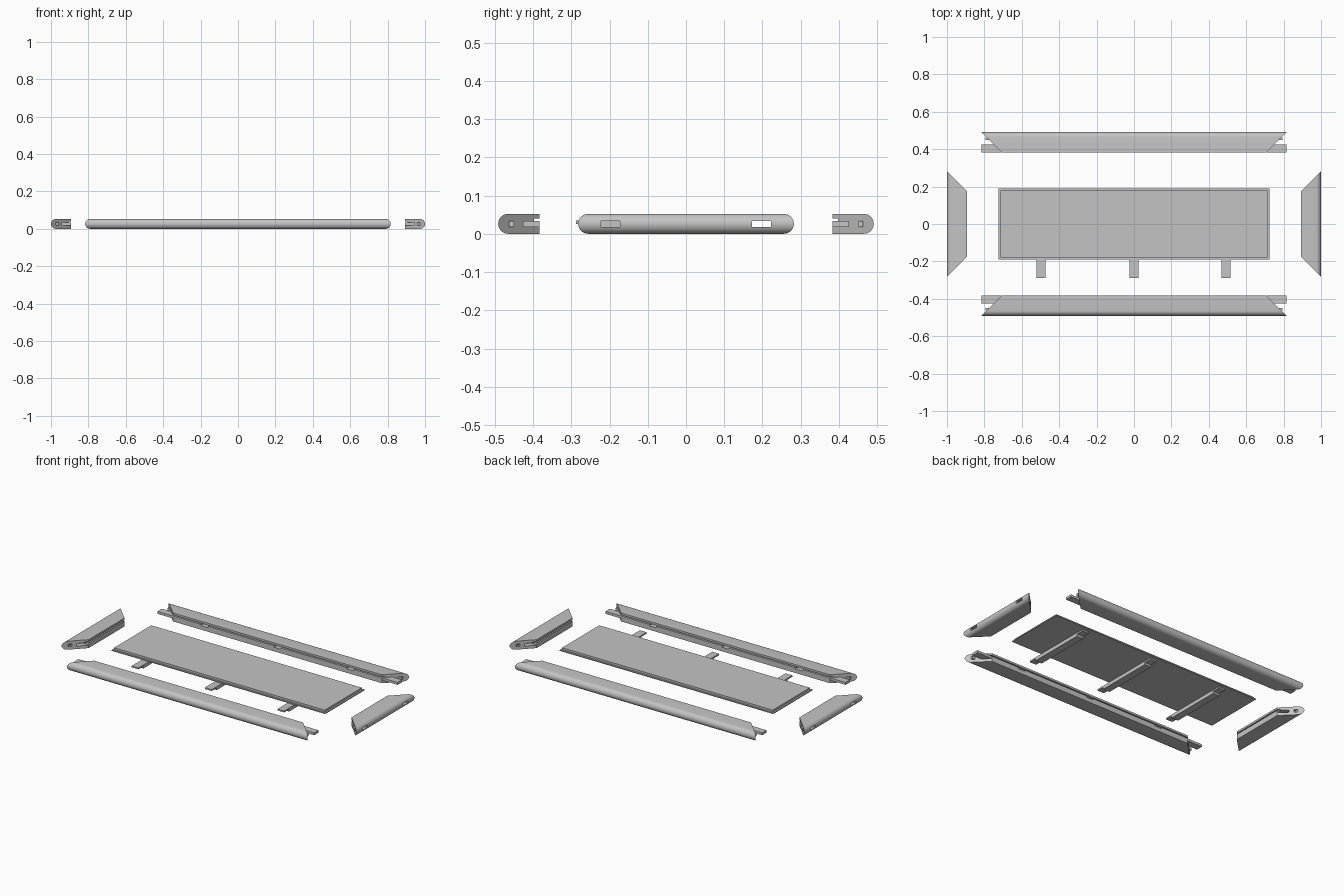
import bpy, bmesh, math
from mathutils import Matrix, Vector

if "Cube" in bpy.data.objects:
    bpy.data.objects.remove(bpy.data.objects["Cube"], do_unlink=True)

grey = bpy.data.materials.new("light grey")
grey.use_nodes = True
GREY = (0.55, 0.55, 0.55, 1)
grey.diffuse_color = GREY
grey.node_tree.nodes["Principled BSDF"].inputs["Base Color"].default_value = GREY

HEIGHT = 0.052
WIDTH = 0.108
GROOVE = (0.033, 0.040)     # bottom and top of the panel groove
TENON = (0.018, 0.033)      # bottom and top of the corner joints
BATTENS = (-0.497, 0, 0.492)


def finish(name, bm):
    bmesh.ops.recalc_face_normals(bm, faces=bm.faces)
    mesh = bpy.data.meshes.new(name)
    bm.to_mesh(mesh)
    bm.free()
    mesh.materials.append(grey)
    obj = bpy.data.objects.new(name, mesh)
    bpy.context.collection.objects.link(obj)
    return obj


def add_box(bm, x, y, z):
    size = [b - a for a, b in (x, y, z)]
    mid = Vector([(a + b) / 2 for a, b in (x, y, z)])
    bmesh.ops.create_cube(bm, size=1, matrix=Matrix.Translation(mid) @ Matrix.Diagonal((*size, 1)))


def boxes(name, *specs):
    bm = bmesh.new()
    for spec in specs:
        add_box(bm, *spec)
    return finish(name, bm)


def mitred_rail(name, inner_half):
    """Rail along x, inner face at y = 0, round edge towards +y."""
    r = HEIGHT / 2
    profile = [(0, 0)]
    for i in range(17):
        a = -math.pi / 2 + math.pi * i / 16
        profile.append((WIDTH - r + r * math.cos(a), r + r * math.sin(a)))
    low, high = GROOVE
    profile += [(0, HEIGHT), (0, high), (0.014, high), (0.014, low), (0, low)]
    bm = bmesh.new()
    ends = [[bm.verts.new((s * (inner_half + u), u, z)) for u, z in profile] for s in (-1, 1)]
    for end in ends:
        bm.faces.new(end)
    for i in range(len(profile)):
        j = (i + 1) % len(profile)
        bm.faces.new((ends[0][i], ends[0][j], ends[1][j], ends[1][i]))
    return finish(name, bm)


def cut(obj, *specs):
    for i, spec in enumerate(specs):
        cutter = boxes(f"{obj.name}_cutter_{i}", spec)
        cutter.hide_render = True
        cutter.hide_viewport = True
        mod = obj.modifiers.new("mortise", "BOOLEAN")
        mod.object = cutter
        mod.solver = "EXACT"
        cutter.parent = obj


def smooth(obj):
    bpy.ops.object.select_all(action="DESELECT")
    obj.select_set(True)
    bpy.context.view_layer.objects.active = obj
    bpy.ops.object.shade_smooth_by_angle(angle=math.radians(30))


# Long rails with batten mortises, corner tenons and small stub tenons
LONG = 0.709
for name, side in (("back", 1), ("front", -1)):
    rail = mitred_rail(name + "_rail", LONG)
    turn = 0 if side > 0 else math.pi
    cut(rail, *[((side * x - 0.024, side * x + 0.024), (-0.01, 0.05), (0.025, 0.036)) for x in BATTENS])
    smooth(rail)
    joints = boxes(
        name + "_rail_tenons",
        *[spec for s in (-1, 1) for spec in (
            (sorted((s * (LONG + 0.002), s * 0.815)), (0.0005, 0.043), TENON),
            (sorted((s * 0.75, s * 0.795)), (0.067, 0.08), TENON))])
    for obj in (rail, joints):
        obj.location.y = side * 0.383
        obj.rotation_euler.z = turn

# Short rails with through mortises and stub mortises
SHORT = 0.174
for name, side in (("left", 1), ("right", -1)):
    rail = mitred_rail(name + "_rail", SHORT)
    cut(rail, *[spec for s in (-1, 1) for spec in (
        (sorted((s * 0.172, s * 0.222)), (-0.01, 0.12), TENON),
        (sorted((s * 0.235, s * 0.30)), (0.067, 0.082), TENON))])
    smooth(rail)
    rail.location.x = side * 0.892
    rail.rotation_euler.z = -side * math.pi / 2

# Panel: thin tongue all round and a raised field
boxes("panel_tongue", ((-0.725, 0.725), (-0.19, 0.19), (0.034, 0.040)))
boxes("panel_field", ((-0.715, 0.715), (-0.18, 0.18), (0.0395, HEIGHT)))

# Battens: thick body with a thin tenon at each end
for i, x in enumerate(BATTENS):
    span = (x - 0.023, x + 0.023)
    boxes(f"batten_{i + 1}",
          (span, (-0.24, 0.12), (0.012, 0.034)),
          (span, (-0.288, -0.239), (0.025, 0.034)),
          (span, (0.119, 0.168), (0.025, 0.034)))
